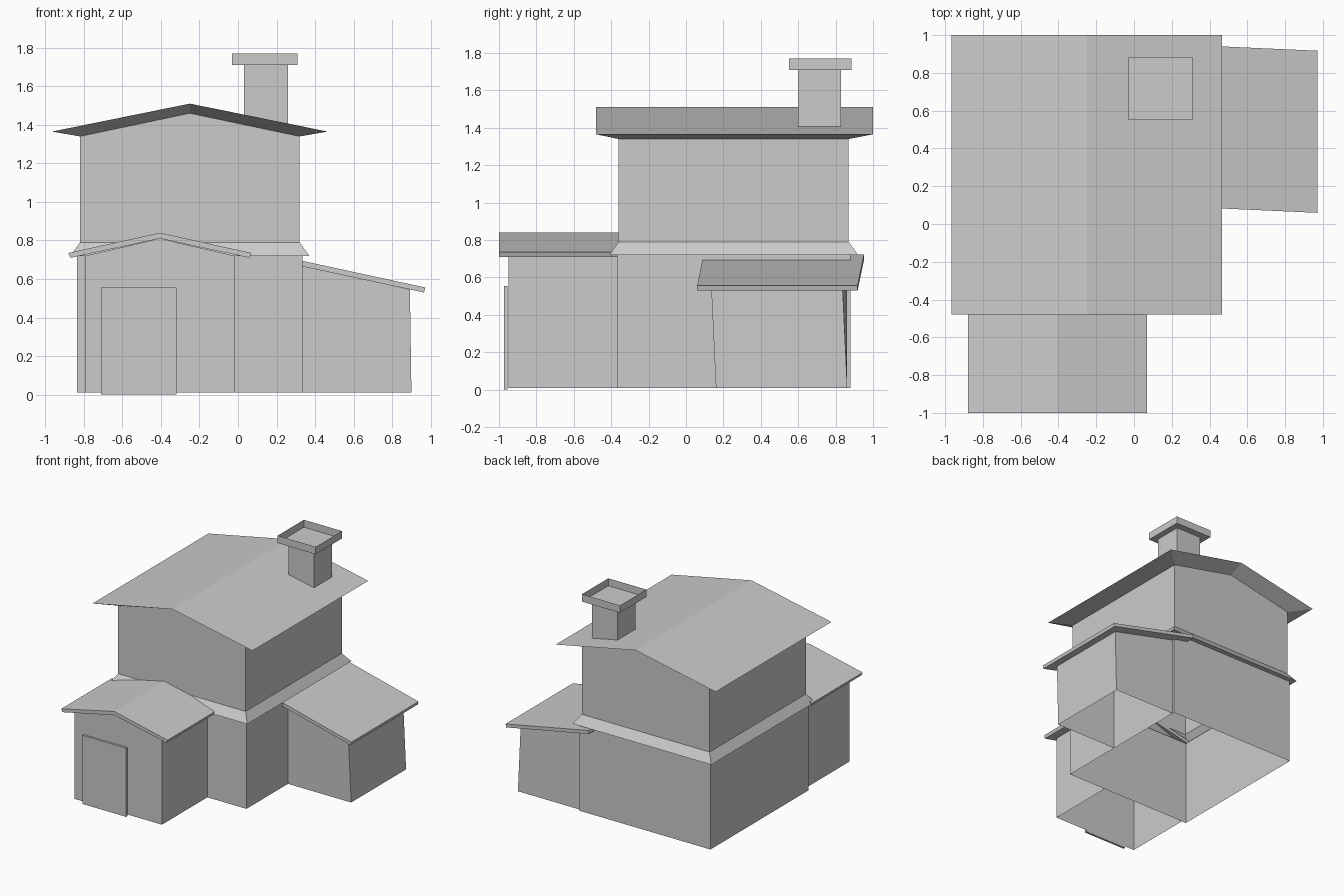
import bpy

if "Cube" in bpy.data.objects:
    bpy.data.objects.remove(bpy.data.objects["Cube"])

RIDGE_X = -0.25


def make(name, verts, faces):
    me = bpy.data.meshes.new(name)
    me.from_pydata(verts, [], faces)
    me.update()
    ob = bpy.data.objects.new(name, me)
    bpy.context.collection.objects.link(ob)
    return ob


def ring(hw, y0, y1, z, zr=None):
    """Rectangular loop with an extra point under the ridge, front and back."""
    zr = z if zr is None else zr
    c = RIDGE_X
    return [(c - hw, y0, z), (c, y0, zr), (c + hw, y0, z),
            (c + hw, y1, z), (c, y1, zr), (c - hw, y1, z)]


def loft(name, rings, cap_top=False):
    n = len(rings[0])
    verts = [p for r in rings for p in r]
    faces = [(k * n + i, k * n + (i + 1) % n, (k + 1) * n + (i + 1) % n, (k + 1) * n + i)
             for k in range(len(rings) - 1) for i in range(n)]
    if cap_top:
        b = len(verts) - n
        faces += [(b, b + 1, b + 4, b + 5), (b + 1, b + 2, b + 3, b + 4)]
    return make(name, verts, faces)


def box(name, x0, x1, y0, y1, z0, z1, bottom=True, top=True):
    v = [(x, y, z) for z in (z0, z1) for x, y in ((x0, y0), (x1, y0), (x1, y1), (x0, y1))]
    f = [(i, (i + 1) % 4, (i + 1) % 4 + 4, i + 4) for i in range(4)]
    if bottom:
        f.append((3, 2, 1, 0))
    if top:
        f.append((4, 5, 6, 7))
    return make(name, v, f)


def extrude_y(name, profile, y0, y1):
    """Closed prism from an x,z profile listed counter-clockwise seen from the front."""
    n = len(profile)
    v = [(x, y, z) for y in (y0, y1) for x, z in profile]
    f = [(i + n, (i + 1) % n + n, (i + 1) % n, i) for i in range(n)]
    f += [tuple(range(n)), tuple(range(2 * n - 1, n - 1, -1))]
    return make(name, v, f)


# Main house: open-bottomed ground floor, flared skirt, upper storey
loft("lower_walls", [ring(0.585, -0.37, 0.88, 0.01), ring(0.585, -0.37, 0.88, 0.72)])
loft("upper_walls_and_skirt", [ring(0.585, -0.37, 0.88, 0.72), ring(0.62, -0.41, 0.92, 0.72),
                               ring(0.57, -0.36, 0.87, 0.79), ring(0.57, -0.36, 0.87, 1.34, 1.46)])

# Main roof: sloping soffit to a sharp eave, then two slopes
loft("main_roof", [ring(0.57, -0.36, 0.87, 1.34, 1.46),
                   ring(0.715, -0.48, 1.0, 1.365, 1.51)], cap_top=True)

# Chimney with an open tray on top
box("chimney_shaft", 0.03, 0.26, 0.60, 0.83, 1.39, 1.71, bottom=False, top=False)
box("chimney_cap", -0.03, 0.31, 0.55, 0.885, 1.71, 1.77, top=False)

# Front porch: gabled walls open below, roof slab, door
px, pw = -0.405, 0.39
front = [(px - pw, 0.01), (px + pw, 0.01), (px + pw, 0.72), (px, 0.81), (px - pw, 0.72)]
make("porch_walls", [(x, y, z) for y in (-0.95, -0.37) for x, z in front],
     [(0, 1, 2, 3, 4), (1, 6, 7, 2), (5, 0, 4, 9)])
extrude_y("porch_roof", [(px - 0.475, 0.735), (px - 0.465, 0.71), (px, 0.81),
                         (px + 0.465, 0.71), (px + 0.475, 0.735), (px, 0.84)], -1.0, -0.355)
box("door", -0.71, -0.32, -0.972, -0.955, 0.0, 0.555)

# Side lean-to: slightly skewed walls, open below
make("side_room_walls",
     [(0.33, 0.16, 0.01), (0.90, 0.16, 0.01), (0.90, 0.862, 0.01), (0.33, 0.862, 0.01),
      (0.33, 0.16, 0.67), (0.892, 0.135, 0.545), (0.892, 0.837, 0.545), (0.33, 0.862, 0.67)],
     [(0, 1, 5, 4), (1, 2, 6, 5), (2, 3, 7, 6)])

# Lean-to roof slab, turned a little, running into the house wall
roof = extrude_y("side_room_roof", [(0.20, 0.694), (0.965, 0.53), (0.972, 0.556), (0.205, 0.722)],
                 0.094, 0.952)
for v in roof.data.vertices:
    v.co.y -= 0.045 * (v.co.x - 0.20)
